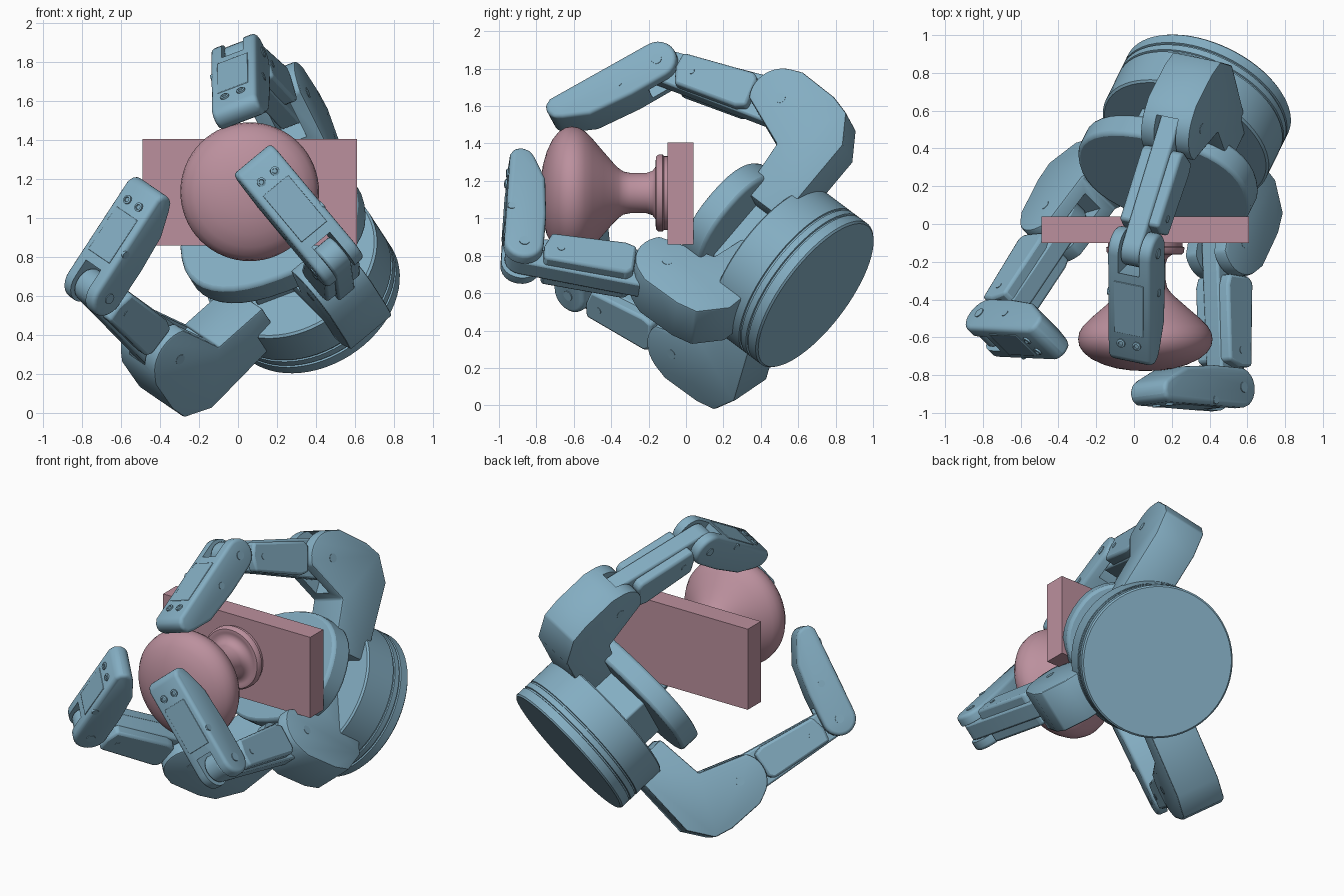
import bpy, bmesh, math
from mathutils import Vector as V

if "Cube" in bpy.data.objects:
    bpy.data.objects.remove(bpy.data.objects["Cube"])


def material(name, rgb):
    m = bpy.data.materials.new(name)
    m.diffuse_color = (*rgb, 1)
    m.use_nodes = True
    m.node_tree.nodes["Principled BSDF"].inputs["Base Color"].default_value = m.diffuse_color
    return m


BLUE = material("hand_blue", (0.23, 0.42, 0.54))
PINK = material("handle_pink", (0.50, 0.28, 0.34))

# hand axis (disc towards fingertips) and centre of the disc's front face
N = V((-0.365, -0.745, 0.56)).normalized()
C = V((0.28, 0.46, 0.765))


def finish(bm, name, mat, bevel=0, segs=2):
    bmesh.ops.recalc_face_normals(bm, faces=bm.faces)
    me = bpy.data.meshes.new(name)
    bm.to_mesh(me)
    bm.free()
    ob = bpy.data.objects.new(name, me)
    bpy.context.collection.objects.link(ob)
    me.materials.append(mat)
    if bevel:
        b = ob.modifiers.new("bevel", 'BEVEL')
        b.width, b.segments, b.limit_method = bevel, segs, 'ANGLE'
        b.angle_limit = math.radians(35)
    return ob


def prism(name, pts, o, u, v, width, mat=BLUE, bevel=0.012, segs=2):
    """Outline in the u/v plane, extruded evenly to both sides."""
    w = u.cross(v).normalized() * width / 2
    bm = bmesh.new()
    a, b = [[bm.verts.new(o + u * p + v * q + s * w) for p, q in pts] for s in (-1, 1)]
    bm.faces.new(a)
    bm.faces.new(b[::-1])
    for i in range(len(pts)):
        j = (i + 1) % len(pts)
        bm.faces.new((a[i], a[j], b[j], b[i]))
    return finish(bm, name, mat, bevel, segs)


def lathe(name, prof, o, axis, mat, n=64):
    """Profile of (height, radius) turned about an axis."""
    u = axis.orthogonal().normalized()
    v = axis.cross(u)
    bm = bmesh.new()
    rings = [[bm.verts.new(o + axis * h + (u * math.cos(k * math.tau / n) + v * math.sin(k * math.tau / n)) * r)
              for k in range(n)] for h, r in prof]
    for a, b in zip(rings, rings[1:]):
        for k in range(n):
            j = (k + 1) % n
            bm.faces.new((a[k], a[j], b[j], b[k]))
    bm.faces.new(rings[0])
    bm.faces.new(rings[-1])
    return finish(bm, name, mat)


def arc(r, a0, a1, n=10, cx=0, cy=0):
    return [(cx + r * math.cos(math.radians(a0 + (a1 - a0) * i / n)),
             cy + r * math.sin(math.radians(a0 + (a1 - a0) * i / n))) for i in range(n + 1)]


def cut(ob, cutter):
    m = ob.modifiers.new("slot", 'BOOLEAN')
    m.operation, m.object, m.solver = 'DIFFERENCE', cutter, 'EXACT'
    me = bpy.data.meshes.new_from_object(ob.evaluated_get(bpy.context.evaluated_depsgraph_get()))
    ob.modifiers.clear()
    ob.data = me
    bpy.data.objects.remove(cutter)


# wall plate and turned knob
prism("wall_plate", [(-0.55, -0.2725), (0.55, -0.2725), (0.55, 0.2725), (-0.55, 0.2725)],
      V((0.06, -0.03, 1.1325)), V((1, 0, 0)), V((0, 0, 1)), 0.14, PINK, 0)
lathe("door_knob",
      [(0.778, 0.01), (0.775, 0.08), (0.765, 0.15), (0.745, 0.22), (0.715, 0.285), (0.68, 0.328),
       (0.645, 0.35), (0.61, 0.356), (0.575, 0.35), (0.54, 0.33), (0.50, 0.29), (0.44, 0.22),
       (0.39, 0.163), (0.36, 0.133), (0.335, 0.115), (0.30, 0.108), (0.21, 0.108), (0.18, 0.118),
       (0.163, 0.14), (0.158, 0.165), (0.162, 0.175), (0.16, 0.195), (0.148, 0.205), (0.125, 0.207),
       (0.118, 0.197), (0.098, 0.197)], V((0.06, 0, 1.135)), V((0, -1, 0)), PINK)

# round housing with grooves at its back end
lathe("hand_housing",
      [(-0.315, 0.462), (-0.305, 0.472), (-0.25, 0.472), (-0.247, 0.462), (-0.238, 0.462), (-0.235, 0.472),
       (-0.20, 0.472), (-0.197, 0.464), (-0.188, 0.464), (-0.185, 0.472), (0.015, 0.472), (0.025, 0.46)],
      C, N, BLUE)

# palm: rounded plate on a square neck
R1 = V((-0.144, 0.658, 0.738))
R1 = (R1 - N * R1.dot(N)).normalized()
SIDE = R1.cross(N).normalized()


def power(c, e):
    return math.copysign(abs(c) ** e, c)


oval = [(0.49 * power(math.cos(t), 0.85), 0.36 * power(math.sin(t), 0.85))
        for t in (math.tau * k / 40 for k in range(40))]
prism("palm_plate", oval, C + N * 0.265 + R1 * 0.02, SIDE, R1, 0.14, bevel=0.02, segs=2)
prism("palm_neck", [(-0.22, -0.2), (0.22, -0.2), (0.22, 0.2), (-0.22, 0.2)],
      C + N * 0.1, SIDE, R1, 0.24)


def finger(tag, r, mcp, pip, tip):
    r = (V(r) - N * V(r).dot(N)).normalized()
    mcp = V(mcp)

    def flat(p):  # drop a point onto the finger plane
        d = V(p) - mcp
        return mcp + r * d.dot(r) + N * d.dot(N)
    pip, tip = flat(pip), flat(tip)

    # knuckle: bent arm with a round forked end
    outline = [(-0.52, -0.455), (0.0, -0.45), (0.15, -0.345), (0.18, -0.23), (0.185, 0.0)] + \
        arc(0.172, 20, 125) + [(-0.21, -0.154), (-0.52, -0.19)]
    k = prism(tag + "_knuckle", outline, mcp, r, N, 0.28, bevel=0.012)
    cut(k, prism("cutter", [(-0.35, -0.10), (0.11, -0.10), (0.2, 0.3), (-0.35, 0.3)],
                 mcp, r, N, 0.125, bevel=0))

    def frame(a, b):
        u = (b - a).normalized()
        return u, (r * u.dot(N) - N * u.dot(r)).normalized(), (b - a).length

    # inner link: boxy body with narrow round tongues
    u, v, L = frame(mcp, pip)
    prism(tag + "_inner_link", [(0.17, -0.09), (0.23, -0.11), (L - 0.14, -0.095), (L - 0.11, 0.0),
                                (L - 0.12, 0.085), (0.2, 0.1), (0.17, 0.07)], mcp, u, v, 0.23, bevel=0.016)
    prism(tag + "_inner_tongue", arc(0.13, 90, 270) + arc(0.09, -90, 90, cx=L), mcp, u, v, 0.11)
    axis = u.cross(v).normalized()
    for at, half in ((mcp, 0.142), (pip, 0.13)):
        lathe(tag + "_joint_pin", [(-half, 0.028), (half, 0.028)], at, axis, BLUE, 16)
    for s in (-1, 1):
        lathe(tag + "_side_screw", [(0.10, 0.02), (0.118, 0.02)],
              mcp + u * (L - 0.2), axis * s, BLUE, 12)

    # fingertip: tapered, forked where it meets the inner link
    u, v, L = frame(pip, tip)
    body = arc(0.106, 85, 265, 12) + [(0.2, -0.122), (L - 0.16, -0.12), (L - 0.02, -0.068), (L + 0.025, -0.045),
                                      (L + 0.045, 0.0), (L + 0.035, 0.045), (L, 0.066)]
    f = prism(tag + "_tip", body, pip, u, v, 0.25, bevel=0.024, segs=3)
    cut(f, prism("cutter", [(-0.3, -0.3), (0.11, -0.3), (0.11, 0.09), (0.05, 0.3), (-0.3, 0.3)],
                 pip, u, v, 0.12, bevel=0))
    # cover panel and screws on the outside of the tip
    slope = -0.042 / L
    prism(tag + "_tip_cover", [(0.16, 0.08), (L - 0.14, 0.06), (L - 0.14, 0.111 + slope * (L - 0.14)),
                               (0.16, 0.111 + slope * 0.16)], pip, u, v, 0.17, bevel=0.003)
    for s in (-0.045, 0.045):
        lathe(tag + "_tip_screw", [(0.04, 0.024), (0.080, 0.024), (0.083, 0.014), (0.076, 0.012)],
              pip + u * (L - 0.08) + axis * s, v, BLUE, 12)
        lathe(tag + "_edge_screw", [(0.1, 0.022), (0.128, 0.022)],
              pip + u * 0.24 + v * (0.02 + s), axis * math.copysign(1, s), BLUE, 12)


finger("upper_finger", (-0.144, 0.658, 0.738), (0.23, 0.53, 1.595), (-0.01, -0.13, 1.80), (-0.01, -0.68, 1.54))
finger("left_finger", (-0.685, -0.21, -0.696), (-0.385, 0.01, 0.335), (-0.71, -0.58, 0.62), (-0.42, -0.63, 1.10))
finger("right_finger", (0.52, -0.67, -0.52), (0.48, -0.115, 0.685), (0.46, -0.88, 0.78), (0.06, -0.89, 1.24))

# smooth shading with sharp edges kept
bpy.ops.object.select_all(action='SELECT')
bpy.context.view_layer.objects.active = bpy.context.selected_objects[0]
bpy.ops.object.shade_smooth_by_angle(angle=math.radians(35))
